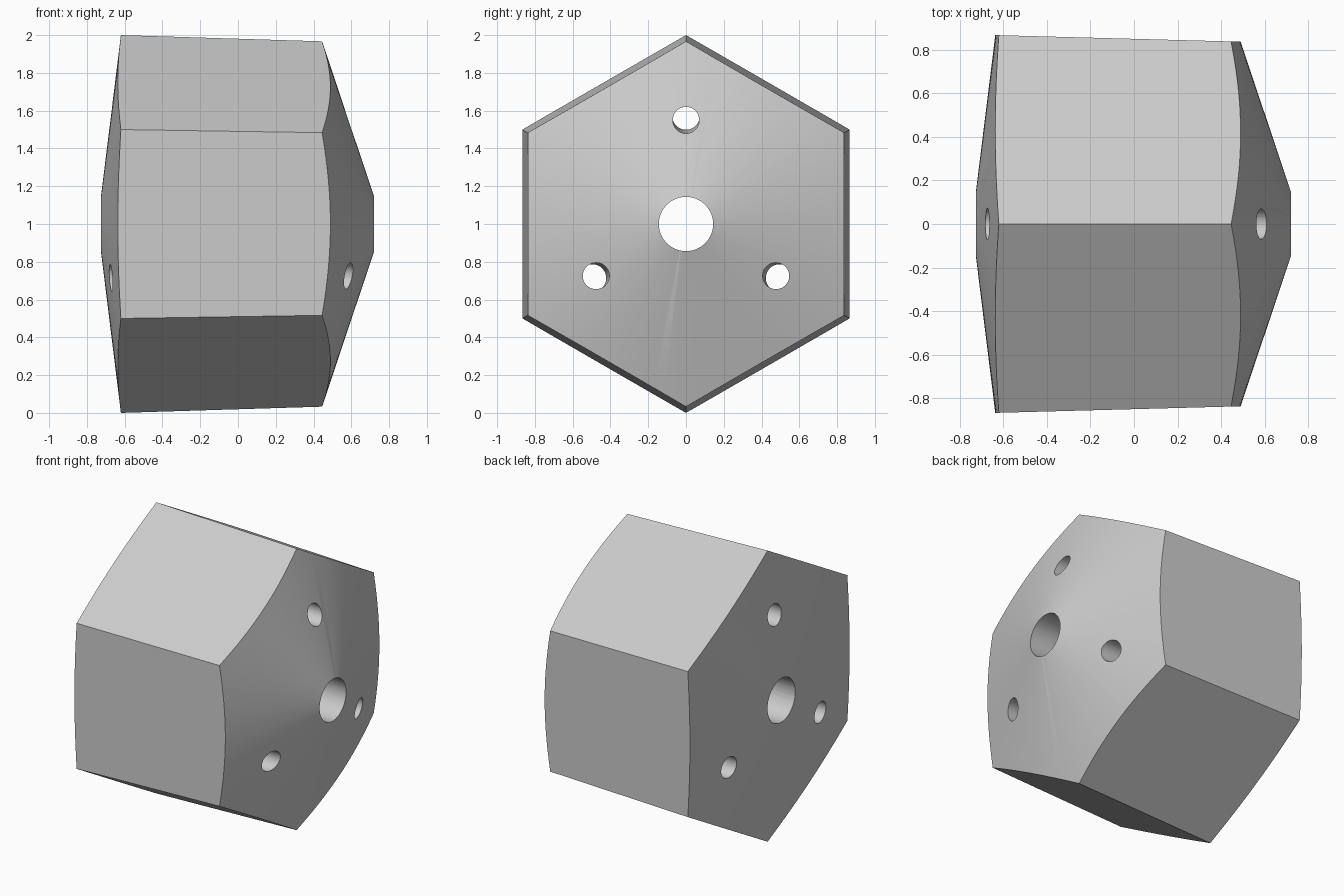
import bpy
import bmesh
from math import sin, cos, pi, radians

cube = bpy.data.objects.get("Cube")
if cube:
    bpy.data.objects.remove(cube, do_unlink=True)

AXIS_Z = 1.0


def taper(x):
    """Corner radius of the hexagon at x; the holes narrow with it."""
    return 1.0 - 0.031 * (x + 0.62)


def loft(name, rings, sides):
    """Solid along x through rings of (x, y, z, radius), capped at both ends."""
    bm = bmesh.new()
    loops = [[bm.verts.new((x, y + r * sin(2 * pi * k / sides),
                            z + r * cos(2 * pi * k / sides)))
              for k in range(sides)] for x, y, z, r in rings]
    for a, b in zip(loops, loops[1:]):
        for k in range(sides):
            n = (k + 1) % sides
            bm.faces.new((a[k], a[n], b[n], b[k]))
    bm.faces.new(loops[0])
    bm.faces.new(loops[-1])
    bmesh.ops.recalc_face_normals(bm, faces=bm.faces)
    mesh = bpy.data.meshes.new(name)
    bm.to_mesh(mesh)
    bm.free()
    obj = bpy.data.objects.new(name, mesh)
    bpy.context.collection.objects.link(obj)
    return obj


def tapered_cutter(name, offset, radius, angle, sides):
    """Cutter through the whole body, scaled along x by the taper."""
    rings = []
    for x in (-1.2, 1.2):
        s = taper(x)
        rings.append((x, s * offset * sin(angle), AXIS_Z + s * offset * cos(angle), s * radius))
    obj = loft(name, rings, sides)
    obj.hide_render = True
    return obj


# Round body with a shallow cone on -x and a steeper cone on +x
def left_x(r):
    return 0.72 - 0.335 * (r - 0.147)


def right_x(r):
    return -0.725 + 0.1235 * (r - 0.15)


body = loft("hex_body", [(f(r), 0, AXIS_Z, r) for f, r in
                         ((right_x, 0.05), (right_x, 1.2), (left_x, 1.2), (left_x, 0.05))], 96)

# Hexagonal sides, centre bore and three small holes
cutters = [("INTERSECT", tapered_cutter("hex_sides", 0, 1.0, 0, 6)),
           ("DIFFERENCE", tapered_cutter("centre_bore", 0, 0.15, 0, 64))]
for i in range(3):
    cutters.append(("DIFFERENCE",
                    tapered_cutter(f"small_hole_{i + 1}", 0.571, 0.0727, i * 2 * pi / 3, 40)))
for operation, cutter in cutters:
    mod = body.modifiers.new(cutter.name, "BOOLEAN")
    mod.operation = operation
    mod.solver = "EXACT"
    mod.object = cutter

# Bake the cuts and drop the cutters
bpy.context.view_layer.update()
graph = bpy.context.evaluated_depsgraph_get()
result = bpy.data.meshes.new_from_object(body.evaluated_get(graph))
body.modifiers.clear()
body.data = result
for _, cutter in cutters:
    bpy.data.objects.remove(cutter, do_unlink=True)

# Plain grey material
grey = bpy.data.materials.new("light_grey")
grey.use_nodes = True
colour = (0.6, 0.6, 0.6, 1.0)
grey.diffuse_color = colour
grey.node_tree.nodes["Principled BSDF"].inputs["Base Color"].default_value = colour
body.data.materials.clear()
body.data.materials.append(grey)

# Smooth cones and bores, sharp hexagon edges
bpy.ops.object.select_all(action="DESELECT")
body.select_set(True)
bpy.context.view_layer.objects.active = body
bpy.ops.object.shade_smooth_by_angle(angle=radians(30))
